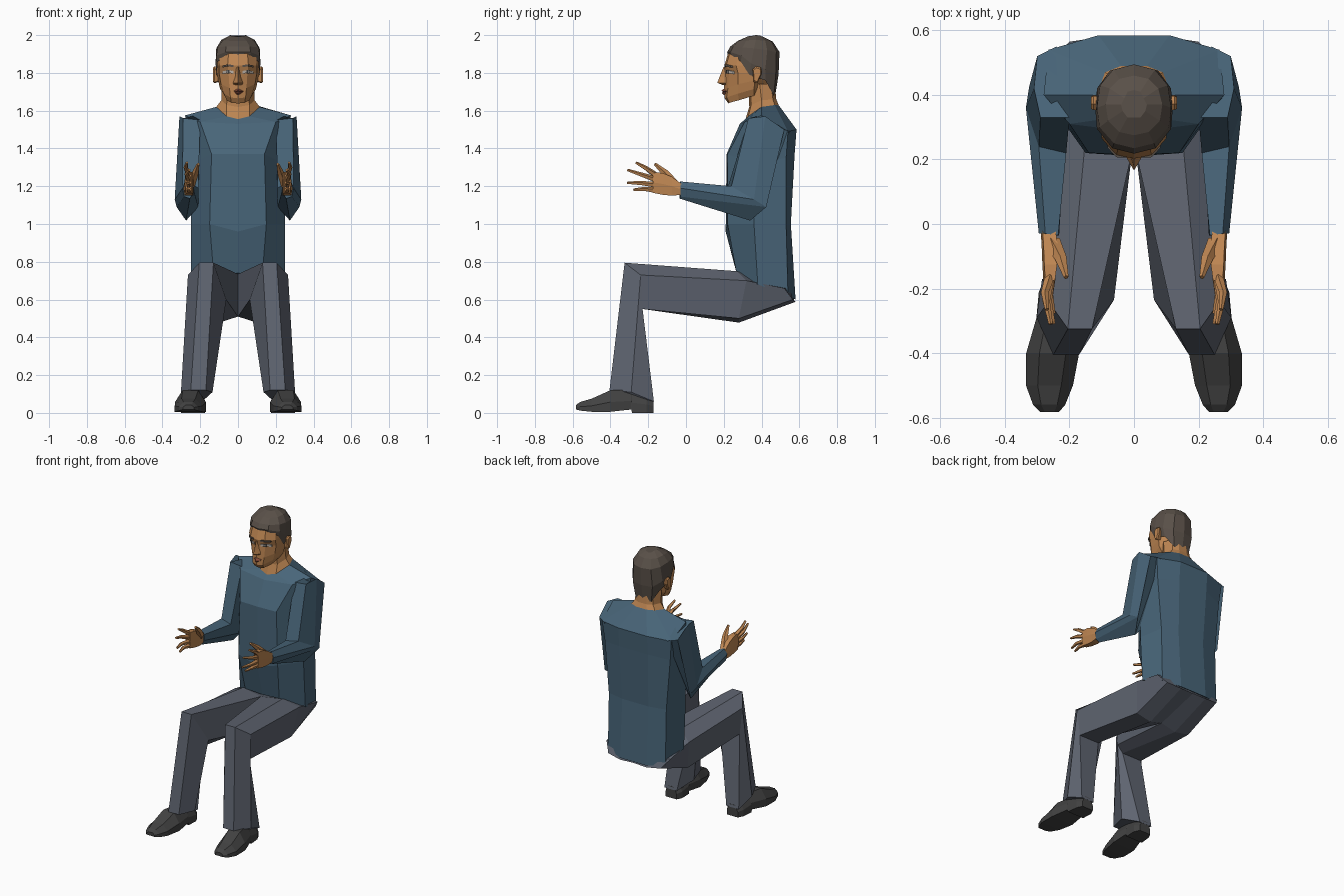
import bpy, bmesh
from mathutils import Vector


def material(name, rgb):
    m = bpy.data.materials.new(name)
    m.diffuse_color = (*rgb, 1)
    return m


SHIRT = material("shirt_blue", (.065, .13, .19))
SKIN = material("skin", (.52, .24, .085))
CLOTH = material("trouser_grey", (.115, .13, .165))
LEATHER = material("dark_leather", (.055, .055, .055))
HAIR = material("hair_brown", (.10, .08, .065))
LIP = material("lip", (.28, .085, .05))
WHITE = material("eye_white", (.5, .45, .4))


def sym(half):
    """Complete a ring from its x >= 0 half."""
    return half + [(-x, y, z) for x, y, z in reversed(half) if x > 1e-4]


def add_loft(bm, rings, cap=(True, True)):
    vs = [[bm.verts.new(p) for p in r] for r in rings]
    n = len(vs[0])
    for a, b in zip(vs, vs[1:]):
        for i in range(n):
            j = (i + 1) % n
            bm.faces.new((a[i], a[j], b[j], b[i]))
    if cap[0]:
        bm.faces.new(vs[0])
    if cap[1]:
        bm.faces.new(vs[-1])


def add_tube(bm, path, radii, n=5):
    """Tapered finger-like tube along a path."""
    pts = [Vector(p) for p in path]
    rings = []
    for i, p in enumerate(pts):
        d = pts[min(i + 1, len(pts) - 1)] - pts[max(i - 1, 0)]
        q = d.to_track_quat('Z', 'X')
        ring = []
        for k in range(n):
            v = Vector((radii[i], 0, 0))
            v.rotate(q @ Vector((0, 0, 1)).rotation_difference(Vector((0, 0, 1))))
            from_axis = d.normalized()
            u = from_axis.cross(v)
            a = 6.28319 * k / n
            import math
            ring.append(p + v * math.cos(a) + u * math.sin(a))
        rings.append(ring)
    add_loft(bm, rings)


def finish(name, bm, mat, mirror=False):
    bmesh.ops.recalc_face_normals(bm, faces=bm.faces)
    me = bpy.data.meshes.new(name)
    bm.to_mesh(me)
    bm.free()
    me.materials.append(mat)
    ob = bpy.data.objects.new(name, me)
    bpy.context.collection.objects.link(ob)
    if mirror:
        ob.modifiers.new("mirror", 'MIRROR').use_mirror_merge = False
    return ob


def loft(name, rings, mat, mirror=False, cap=(True, True)):
    bm = bmesh.new()
    add_loft(bm, rings, cap)
    return finish(name, bm, mat, mirror)


# Sweater body
collar = [(0, .315, 1.555), (.06, .33, 1.57), (.115, .40, 1.62), (.09, .47, 1.63), (.04, .49, 1.63)]
loft("sweater_body", [sym(h) for h in (
    [(0, .27, .74), (.13, .265, .75), (.25, .38, .68), (.22, .54, .62), (.10, .58, .60)],
    [(0, .21, .96), (.15, .22, 1.0), (.25, .36, 1.0), (.22, .53, 1.0), (.10, .555, 1.0)],
    [(0, .215, 1.37), (.14, .22, 1.37), (.24, .36, 1.32), (.25, .53, 1.35), (.11, .575, 1.37)],
    [(0, .285, 1.53), (.20, .31, 1.54), (.28, .40, 1.575), (.265, .54, 1.49), (.11, .585, 1.5)],
    collar)], SHIRT, cap=(True, False))

# Sleeves: shoulder, elbow, cuff
loft("sleeve", [
    [(.20, .33, 1.55), (.29, .33, 1.56), (.31, .42, 1.57), (.30, .52, 1.50), (.24, .55, 1.49), (.20, .42, 1.58)],
    [(.21, .22, 1.19), (.295, .24, 1.20), (.335, .36, 1.13), (.325, .425, 1.09), (.275, .34, 1.018), (.21, .33, 1.09)],
    [(.235, -.035, 1.21), (.275, -.03, 1.225), (.295, -.03, 1.19), (.285, -.03, 1.145), (.255, -.035, 1.135), (.232, -.035, 1.17)],
], SHIRT, True)

# Hands: palm, four fingers, thumb
bm = bmesh.new()
add_loft(bm, [[(x0, y, z0), (x1, y, z0), (x1 + .006, y, (z0 + z1) / 2), (x1, y, z1), (x0, y, z1)]
              for y, x0, x1, z0, z1 in ((-.02, .243, .283, 1.155, 1.21), (-.075, .235, .28, 1.15, 1.25),
                                        (-.125, .238, .278, 1.155, 1.27), (-.175, .245, .275, 1.165, 1.275))])
for base, mid, tip in (
        ((.262, -.165, 1.262), (.277, -.215, 1.297), (.27, -.265, 1.325)),
        ((.262, -.17, 1.238), (.272, -.24, 1.262), (.258, -.31, 1.286)),
        ((.26, -.17, 1.208), (.266, -.24, 1.216), (.25, -.31, 1.218)),
        ((.258, -.165, 1.178), (.262, -.22, 1.185), (.25, -.278, 1.181))):
    add_tube(bm, (base, mid, tip), (.016, .012, .007))
add_tube(bm, ((.25, -.06, 1.21), (.225, -.11, 1.27), (.21, -.165, 1.318)), (.026, .019, .008))
finish("hand", bm, SKIN, True)

# Trouser legs: seat, hip, knee bend, hem
loft("trouser_leg", [
    [(0, .55, .64), (.15, .55, .66), (.245, .52, .66), (.20, .565, .60), (.10, .58, .588), (0, .575, .59)],
    [(.0, .25, .735), (.15, .27, .75), (.245, .32, .70), (.21, .28, .50), (.10, .28, .478), (0, .27, .51)],
    [(.13, -.325, .795), (.205, -.325, .795), (.265, -.24, .73), (.25, -.23, .55), (.10, -.23, .55), (.062, -.235, .60)],
    [(.17, -.405, .12), (.25, -.405, .12), (.302, -.29, .11), (.285, -.17, .06), (.19, -.17, .06), (.135, -.28, .11)],
], CLOTH, True)

# Shoes: sections from heel to toe (y, centre x, half width, bottom, top)
loft("shoe", [[(c - w, y, b), (c + w, y, b), (c + w, y, b + (t - b) * .45), (c + w * .5, y, t),
               (c - w * .5, y, t), (c - w, y, b + (t - b) * .45)]
              for y, c, w, b, t in ((-.172, .235, .042, .0, .08), (-.21, .235, .06, .0, .10),
                                    (-.285, .24, .062, .0, .12), (-.29, .24, .062, .018, .12),
                                    (-.40, .252, .082, .006, .12), (-.50, .262, .073, .006, .075),
                                    (-.56, .263, .05, .012, .058), (-.582, .262, .03, .018, .042))],
     LEATHER, True)

# Neck
loft("neck", [sym(h) for h in (
    collar,
    [(0, .335, 1.62), (.06, .345, 1.63), (.088, .40, 1.655), (.07, .46, 1.66), (.03, .478, 1.66)],
    [(0, .33, 1.74), (.055, .34, 1.74), (.085, .39, 1.74), (.065, .45, 1.74), (.03, .47, 1.74)])],
    SKIN, cap=(False, True))

# Head
loft("head", [sym(h) for h in (
    [(0, .225, 1.638), (.035, .23, 1.642), (.06, .28, 1.655), (.07, .36, 1.68), (0, .42, 1.69)],
    [(0, .205, 1.665), (.04, .215, 1.67), (.075, .275, 1.69), (.095, .36, 1.715), (0, .44, 1.71)],
    [(0, .20, 1.71), (.045, .222, 1.72), (.09, .275, 1.74), (.105, .365, 1.76), (0, .46, 1.76)],
    [(0, .205, 1.80), (.05, .228, 1.80), (.10, .275, 1.80), (.112, .37, 1.80), (0, .47, 1.80)],
    [(0, .203, 1.84), (.055, .213, 1.84), (.10, .265, 1.84), (.113, .37, 1.84), (0, .47, 1.84)],
    [(0, .222, 1.90), (.05, .23, 1.90), (.095, .28, 1.90), (.11, .37, 1.90), (0, .47, 1.90)],
    [(0, .30, 1.96), (.04, .30, 1.96), (.07, .33, 1.96), (.08, .37, 1.96), (0, .43, 1.95)])], SKIN)

# Hair cap from hairline to crown
loft("hair", [sym(h) for h in (
    [(0, .222, 1.895), (.065, .24, 1.895), (.107, .29, 1.86), (.113, .335, 1.79), (.10, .42, 1.76), (.06, .465, 1.68), (0, .472, 1.68)],
    [(0, .218, 1.91), (.067, .235, 1.91), (.115, .295, 1.89), (.119, .345, 1.85), (.115, .42, 1.82), (.075, .475, 1.79), (0, .49, 1.79)],
    [(0, .235, 1.94), (.062, .25, 1.94), (.107, .30, 1.935), (.115, .36, 1.93), (.105, .43, 1.92), (.065, .478, 1.91), (0, .495, 1.91)],
    [(0, .275, 1.97), (.045, .285, 1.97), (.08, .32, 1.972), (.088, .37, 1.975), (.075, .42, 1.97), (.045, .45, 1.967), (0, .46, 1.965)],
    [(0, .33, 1.993), (.02, .33, 1.994), (.035, .35, 1.996), (.04, .37, 2.0), (.03, .39, 1.998), (.02, .41, 1.99), (0, .415, 1.988)])],
    HAIR, cap=(False, True))

# Nose: bridge down to a wide base
loft("nose", [sym(h) for h in (
    [(0, .198, 1.83), (.012, .215, 1.83)],
    [(0, .176, 1.775), (.017, .215, 1.775)],
    [(0, .166, 1.748), (.026, .21, 1.745)],
    [(0, .195, 1.735), (.02, .215, 1.735)])], SKIN)

# Lips
loft("lips", [sym(h) for h in (
    [(0, .198, 1.716), (.034, .222, 1.703)],
    [(0, .187, 1.706), (.036, .222, 1.702)],
    [(0, .196, 1.70), (.036, .222, 1.70)],
    [(0, .189, 1.694), (.034, .222, 1.698)],
    [(0, .20, 1.683), (.025, .222, 1.692)])], LIP)

# Eyes, brows: thin slanted bars following the face
for name, mat, z0, z1, dy in (("eye", WHITE, 1.797, 1.811, -.001), ("eyebrow", HAIR, 1.831, 1.842, -.004)):
    loft(name, [[(x, y + dy - .003, z0 + s), (x, y + dy - .003, z1 + s), (x, y + .02, z1 + s), (x, y + .02, z0 + s)]
                for x, y, s in ((.025, .213, 0), (.055, .222 if name == "eye" else .214, .003), (.082, .253 if name == "eye" else .243, -.003))],
         mat, True)
loft("pupil", [[(x, y, 1.797), (x, y, 1.815), (x, .23, 1.815), (x, .23, 1.797)]
               for x, y in ((.045, .213), (.06, .222))], LEATHER, True)

# Ears
loft("ear", [[(x, .375 + .028 * sy * s, 1.79 + .045 * sz * s - .1 * (.03 * sy))
              for sy, sz in ((-.6, -.9), (.1, -1), (.9, .2), (.8, .9), (-.1, 1), (-.8, .6))]
             for x, s in ((.10, .8), (.125, 1), (.133, .8))], SKIN, True)
